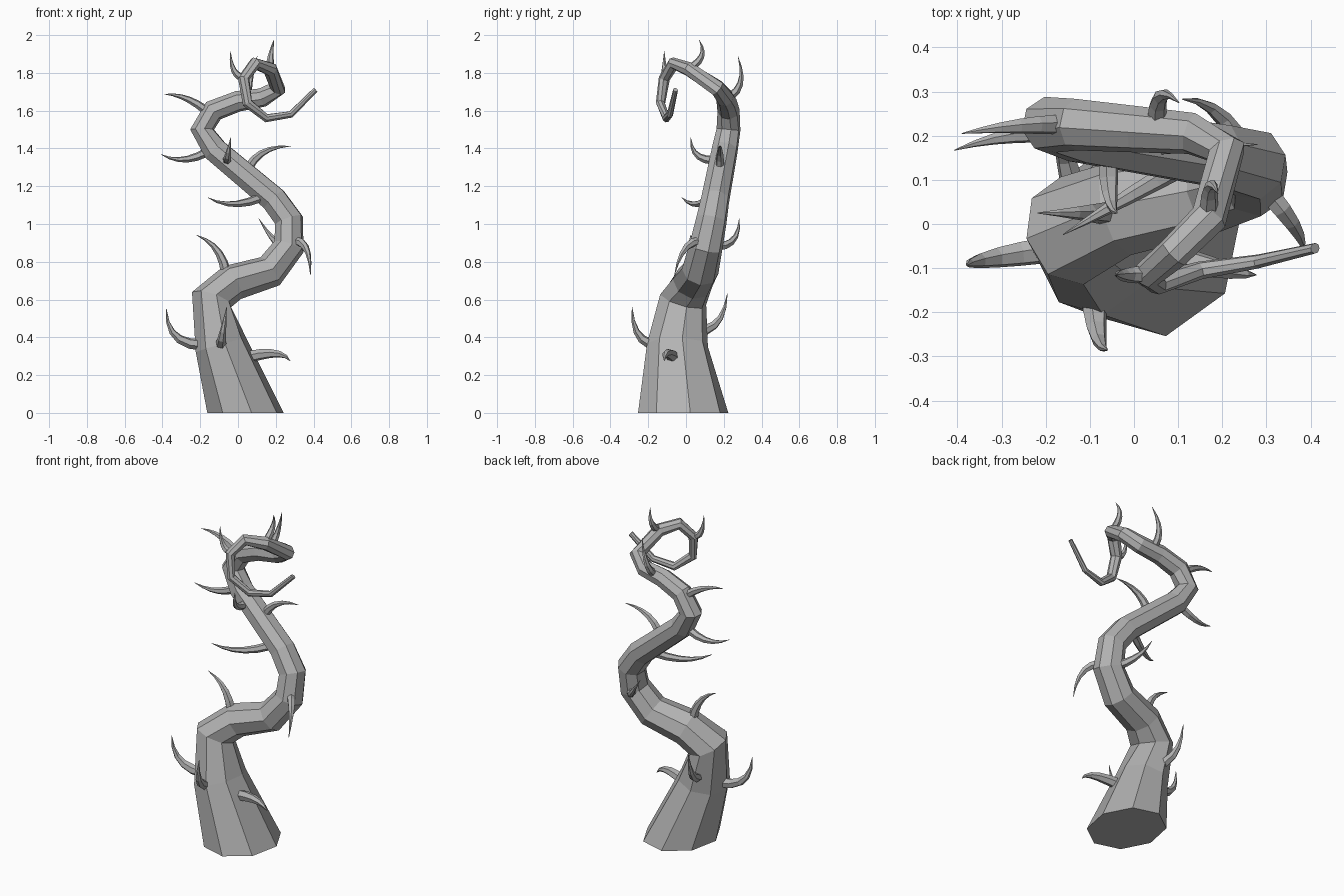
import bpy, math
from mathutils import Vector

cube = bpy.data.objects.get("Cube")
if cube:
    bpy.data.objects.remove(cube, do_unlink=True)

grey = bpy.data.materials.new("plain grey")
grey.use_nodes = True
tone = (0.45, 0.45, 0.45, 1)
grey.diffuse_color = tone
grey.node_tree.nodes["Principled BSDF"].inputs["Base Color"].default_value = tone

left, back, up = Vector((1, 0, 0)), Vector((0, 1, 0)), Vector((0, 0, 1))
right, front, down = -left, -back, -up


def sweep(name, path, radius_rule, sides, depth_rule, heading=None):
    """Sweep a polygon along a path, keeping its frame untwisted."""
    pieces = [(b - a).normalized() for a, b in zip(path, path[1:])]
    tangents = [heading or pieces[0]]
    tangents += [(a + b).normalized() for a, b in zip(pieces, pieces[1:])]
    tangents.append(pieces[-1])
    normal = left if abs(tangents[0].dot(back)) > 0.9 else back
    verts, faces = [], []
    for k, (point, tangent) in enumerate(zip(path, tangents)):
        normal = (normal - tangent * normal.dot(tangent)).normalized()
        side = normal.cross(tangent)
        for i in range(sides):
            angle = math.tau * (i + 0.2) / sides
            offset = side * math.cos(angle) + normal * depth_rule(k) * math.sin(angle)
            verts.append(point + offset * radius_rule(k))
    for start in range(0, len(verts) - sides, sides):
        for i in range(sides):
            a, b = start + i, start + (i + 1) % sides
            faces.append((a, b, b + sides, a + sides))
    # Close both ends
    faces.append(tuple(reversed(range(sides))))
    faces.append(tuple(range(len(verts) - sides, len(verts))))
    mesh = bpy.data.meshes.new(name)
    mesh.from_pydata(verts, [], faces)
    mesh.materials.append(grey)
    bpy.context.collection.objects.link(bpy.data.objects.new(name, mesh))


# Stem: each step is one straight piece, from the foot to the curled tip
stem_steps = [
    right * 0.13 + front * 0.03 + up * 0.36,
    right * 0.05 + back * 0.03 + up * 0.24,
    left * 0.11 + back * 0.05 + up * 0.09,
    left * 0.2 + back * 0.04 + up * 0.06,
    left * 0.1 + back * 0.03 + up * 0.13,
    back * 0.03 + up * 0.14,
    right * 0.08 + back * 0.02 + up * 0.11,
    right * 0.31 + back * 0.05 + up * 0.26,
    right * 0.07 + back * 0.02 + up * 0.11,
    left * 0.06 + up * 0.1,
    left * 0.13 + front * 0.01 + up * 0.05,
    left * 0.13 + front * 0.01 + up * 0.02,
    left * 0.08 + front * 0.04 + up * 0.05,
    right * 0.04 + front * 0.15 + up * 0.1,
    right * 0.08 + front * 0.08 + up * 0.03,
    right * 0.06 + front * 0.05 + down * 0.08,
    left * 0.02 + front * 0.02 + down * 0.13,
    left * 0.1 + back * 0.03 + down * 0.08,
    left * 0.13 + back * 0.02 + up * 0.02,
    left * 0.13 + back * 0.03 + up * 0.13,
]
stem = [left * 0.04 + front * 0.015]
for step in stem_steps:
    stem.append(stem[-1] + step)


def stem_radius(k):
    """Even taper with a flared foot."""
    return 0.105 - 0.0045 * k + 0.1 * 0.4 ** k


sweep("vine_stem", stem, stem_radius, 8, lambda k: 1.18 - 0.02 * k, heading=up)


def thorn(name, along, out, hook):
    """A horn that leaves the stem along out and bends over along hook."""
    k = int(along)
    centre = stem[k].lerp(stem[k + 1], along - k)
    girth = stem_radius(along)
    skin = centre + out.normalized() * girth
    root, bend, tip = skin.lerp(centre, 0.3), skin + out, skin + out + hook
    path = []
    for i in range(6):
        t = i / 5
        path.append(root.lerp(bend, t).lerp(bend.lerp(tip, t), t))
    thick = 0.017 + girth / 10
    sweep(name, path, lambda i: thick * (1 - 0.96 * (i / 5) ** 1.5), 6, lambda i: 1)


# Thorns: place along the stem, outward reach, hook
thorn("thorn_foot_right", 1, right * 0.15 + front * 0.02, up * 0.19 + front * 0.01)
thorn("thorn_foot_front", 1, front * 0.1, up * 0.2 + left * 0.03)
thorn("thorn_foot_left", 0.74, left * 0.15 + up * 0.04 + front * 0.04,
      left * 0.04 + down * 0.07)
thorn("thorn_foot_back", 1.3, back * 0.11 + right * 0.03, up * 0.2 + back * 0.02)
thorn("thorn_low_top", 2.8, up * 0.12 + right * 0.02, right * 0.13 + up * 0.05)
thorn("thorn_bend_back", 5, back * 0.1 + right * 0.04, up * 0.15 + right * 0.09)
thorn("thorn_bend_front", 5.2, front * 0.07 + left * 0.06, down * 0.18 + front * 0.04)
thorn("thorn_middle_right", 7.1, right * 0.14 + front * 0.08 + down * 0.06,
      right * 0.12 + front * 0.07 + up * 0.07)
thorn("thorn_middle_front", 7.8, front * 0.1, up * 0.12 + left * 0.02)
thorn("thorn_middle_left", 7.5, up * 0.09 + left * 0.05, left * 0.16)
thorn("thorn_upper_right", 8.1, right * 0.11 + down * 0.06,
      right * 0.11 + up * 0.06 + front * 0.04)
thorn("thorn_top_right", 9.8, right * 0.09 + up * 0.07, right * 0.11 + front * 0.02)
thorn("thorn_top_back", 11.4, back * 0.07 + up * 0.05,
      up * 0.15 + front * 0.05 + left * 0.05)
thorn("thorn_curl_top", 14, back * 0.07 + up * 0.05,
      up * 0.08 + front * 0.05 + left * 0.02)
thorn("thorn_curl_right", 16, right * 0.04 + up * 0.02, up * 0.11)
